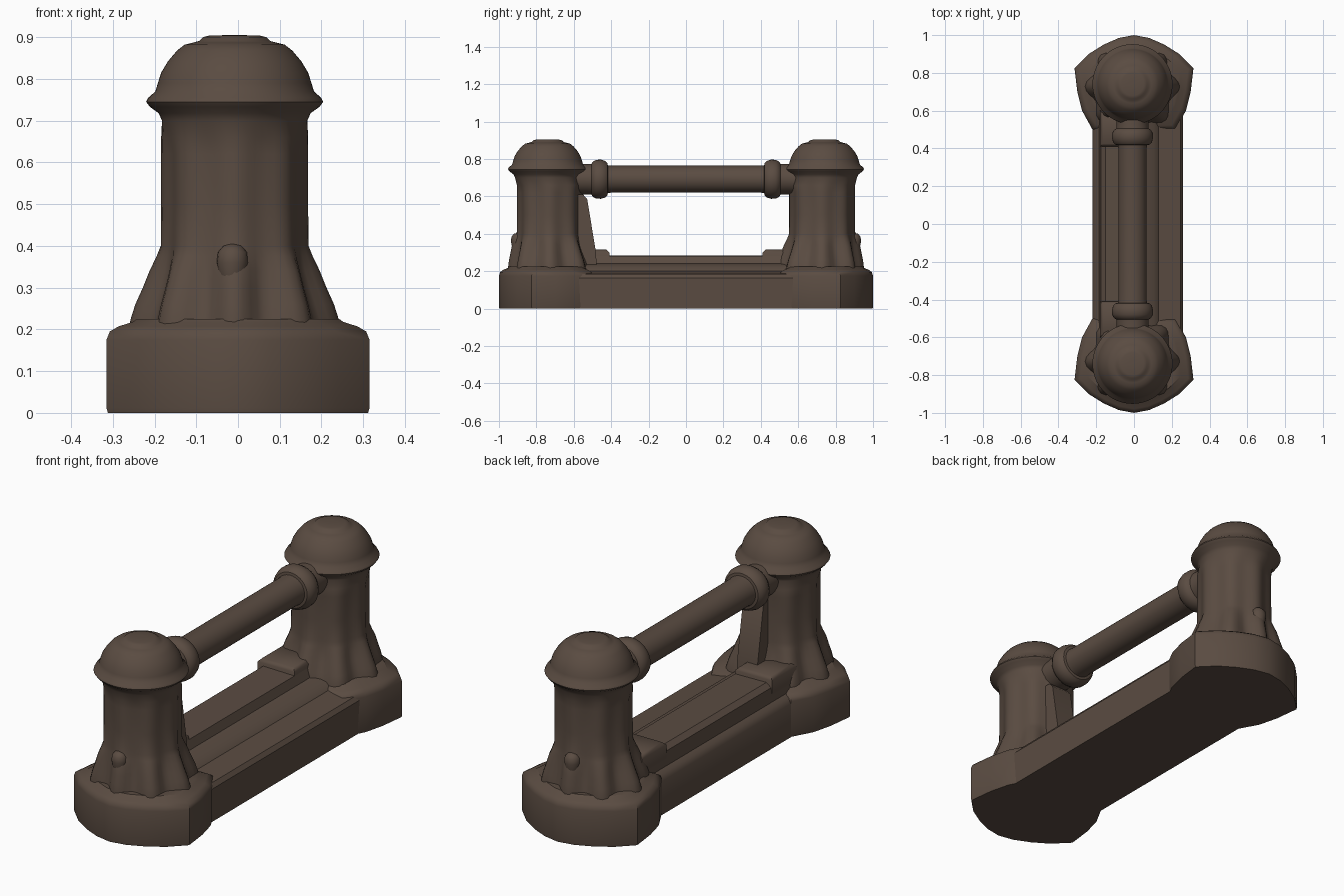
import bpy, bmesh, math
from mathutils import Vector

if "Cube" in bpy.data.objects:
    bpy.data.objects.remove(bpy.data.objects["Cube"])

brown = bpy.data.materials.new("weathered brown")
brown.diffuse_color = (0.103, 0.072, 0.054, 1)
brown.use_nodes = True
brown.node_tree.nodes["Principled BSDF"].inputs["Base Color"].default_value = brown.diffuse_color

POST_X, POST_Y = -0.008, 0.74
BAR_Z = 0.692


def loft(name, rings, angle=35):
    """Skin a list of closed rings, cap both ends and shade by angle."""
    bm = bmesh.new()
    loops = [[bm.verts.new(p) for p in ring] for ring in rings]
    for a, b in zip(loops, loops[1:]):
        n = len(a)
        for i in range(n):
            j = (i + 1) % n
            bm.faces.new((a[i], a[j], b[j], b[i]))
    bm.faces.new(loops[0][::-1])
    bm.faces.new(loops[-1])
    bmesh.ops.recalc_face_normals(bm, faces=bm.faces)
    mesh = bpy.data.meshes.new(name)
    bm.to_mesh(mesh)
    bm.free()
    mesh.materials.append(brown)
    ob = bpy.data.objects.new(name, mesh)
    bpy.context.collection.objects.link(ob)
    bpy.ops.object.select_all(action='DESELECT')
    ob.select_set(True)
    bpy.context.view_layer.objects.active = ob
    bpy.ops.object.shade_smooth_by_angle(angle=math.radians(angle))
    return ob


def block(name, x0, x1, y0, y1, z0, z1, c=0.015):
    """Box with a chamfered top edge."""
    def ring(d, z):
        return [(x0 + d, y0 + d, z), (x1 - d, y0 + d, z),
                (x1 - d, y1 - d, z), (x0 + d, y1 - d, z)]
    return loft(name, [ring(0, z0), ring(0, z1 - c), ring(c, z1)], 50)


# Long plinth with the raised, off-centre kerb: one section run along y
section = [(-.22, 0), (.255, 0), (.26, .165), (.245, .185), (.13, .2), (.105, .225),
           (.035, .24), (.02, .282), (-.15, .285), (-.175, .265), (-.185, .2),
           (-.205, .188), (-.22, .165)]
loft("plinth", [[(x, y, z) for x, z in section] for y in (-.62, .62)])

# Pointed end blocks
half = [(.22, .5), (.275, .6), (.3, .7), (.315, .825), (.24, .9), (.16, .95), (.08, .985), (0, 1)]
outline = half + [(-x, y) for x, y in reversed(half[:-1])]
for s, side in ((-1, "front"), (1, "back")):
    rings = []
    for k, z in ((.99, 0), (1, .012), (1, .175), (.975, .195), (.91, .207), (.8, .218), (.77, .225)):
        rings.append([(x * k, s * (.76 + (y - .76) * k), z) for x, y in outline])
    loft(side + "_end_block", rings, 40)

# Posts: radius, height, lobe depth, flute depth
profile = [(.235, .19, .018, 0), (.23, .222, .02, 0), (.218, .26, .02, 0), (.202, .30, .018, 0),
           (.188, .34, .014, .002), (.177, .375, .006, .004), (.171, .40, 0, .006),
           (.17, .50, 0, .006), (.17, .62, 0, .006), (.173, .66, 0, .003), (.174, .70, 0, 0),
           (.182, .718, 0, 0), (.203, .733, 0, 0), (.212, .745, 0, 0), (.207, .755, 0, 0),
           (.19, .77, 0, 0), (.184, .79, 0, 0), (.176, .815, 0, 0), (.16, .842, 0, 0),
           (.138, .868, 0, 0), (.12, .882, 0, 0), (.1, .887, 0, 0), (.085, .891, 0, 0),
           (.076, .900, 0, 0), (.06, .904, 0, 0), (.015, .905, 0, 0)]
N = 64
for s, side in ((-1, "front"), (1, "back")):
    rings = []
    for r, z, lobe, flute in profile:
        ring = []
        for i in range(N):
            t = 2 * math.pi * i / N
            rr = r + (lobe + flute) * math.cos(8 * t)
            # the foot is pulled in on the outer end
            if math.sin(t) > 0:
                rr -= max(0, r - .185) * .6 * math.sin(t) ** 2 * (z < .4)
            ring.append((POST_X + rr * math.cos(t), s * (POST_Y + rr * math.sin(t) - (.012 if z < .7 else 0)), z))
        rings.append(ring)
    loft(side + "_post", rings, 50)

    # Small rounded knob running down the outer face of the foot
    rings = []
    for r, z in ((.018, .2), (.022, .28), (.032, .33), (.038, .36), (.035, .385), (.022, .4), (.005, .405)):
        rings.append([(POST_X - .005 + r * math.cos(a), s * (.898 + r * math.sin(a)), z)
                      for a in (2 * math.pi * i / 20 for i in range(20))])
    loft(side + "_post_knob", rings, 60)

    # Raised kerb end next to the post
    y0, y1 = sorted((s * .41, s * .60))
    block(side + "_kerb_end", -.18, .02, y0, y1, .2, .315)

# Slanted fin on the inner face of the front post
fin = [(-.62, .2), (-.475, .2), (-.483, .31), (-.528, .585), (-.55, .61), (-.62, .61)]
loft("front_post_fin", [[(x, y, z) for y, z in fin] for x in (-.05, .06)])

# Handrail with sleeve and bead at each end, turned around the y axis
end = [(.084, .66), (.084, .53), (.086, .505), (.098, .498), (.108, .48), (.109, .455),
       (.102, .432), (.09, .42), (.077, .418), (.075, .4)]
rail = [(r, -y) for r, y in end] + [(r, y) for r, y in reversed(end)]
loft("handrail", [[(POST_X + r * math.cos(a), y, BAR_Z + r * .96 * math.sin(a))
                   for a in (2 * math.pi * i / 40 for i in range(40))] for r, y in rail])
